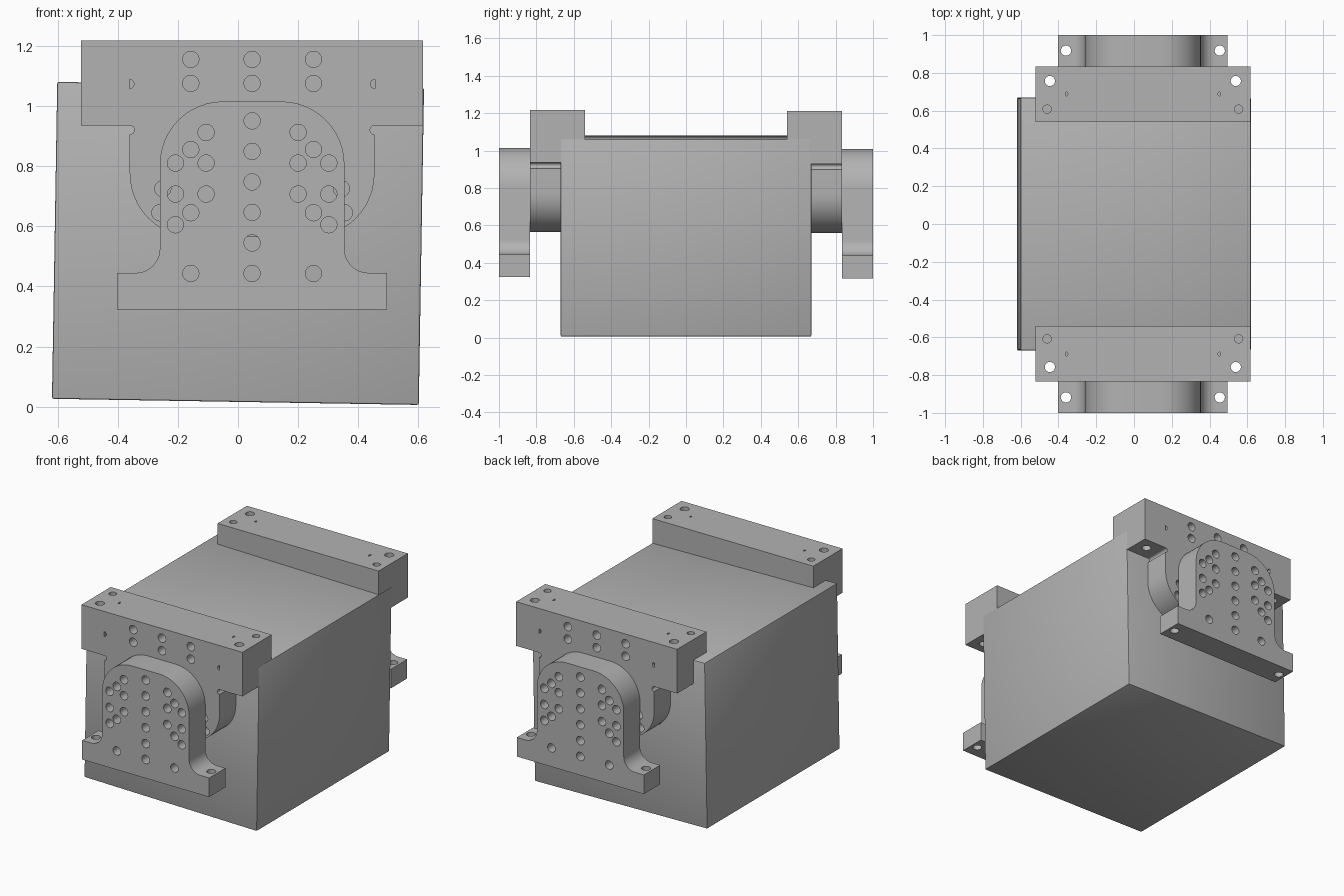
import bpy, bmesh
from math import cos, sin, pi, radians
from mathutils import Matrix, Vector

cube = bpy.data.objects.get("Cube")
if cube:
    bpy.data.objects.remove(cube)

grey = bpy.data.materials.new("machined grey")
grey.use_nodes = True
grey.diffuse_color = (0.45, 0.45, 0.45, 1)
grey.node_tree.nodes["Principled BSDF"].inputs["Base Color"].default_value = (0.45, 0.45, 0.45, 1)

MID = 0.047  # centre line of the clamps and feet


def arc(x, z, r, start, end, n=12):
    steps = [radians(start + (end - start) * i / n) for i in range(n + 1)]
    return [(x + r * cos(a), z + r * sin(a)) for a in steps]


def circle(x, z, r):
    return arc(x, z, r, 0, 360 * 23 / 24, 23)


def both_sides(half):
    """Complete a left half outline by reflecting it about the centre line."""
    return half + [(2 * MID - x, z) for x, z in reversed(half)]


def pair(x, z):
    return [(MID - x, z), (MID + x, z)]


def add_prism(bm, outline, axis, lo, hi):
    def place(p, t):
        return (p[0], t, p[1]) if axis == "Y" else (p[0], p[1], t)
    rings = [[bm.verts.new(place(p, t)) for p in outline] for t in (lo, hi)]
    n = len(outline)
    bm.faces.new(rings[0])
    bm.faces.new(rings[1])
    for i in range(n):
        j = (i + 1) % n
        bm.faces.new((rings[0][i], rings[0][j], rings[1][j], rings[1][i]))


def make(name, prisms):
    bm = bmesh.new()
    for p in prisms:
        add_prism(bm, *p)
    bmesh.ops.recalc_face_normals(bm, faces=bm.faces)
    mesh = bpy.data.meshes.new(name)
    bm.to_mesh(mesh)
    bm.free()
    mesh.materials.append(grey)
    obj = bpy.data.objects.new(name, mesh)
    bpy.context.collection.objects.link(obj)
    return obj


def finish(obj):
    bpy.ops.object.select_all(action="DESELECT")
    obj.select_set(True)
    bpy.context.view_layer.objects.active = obj
    for m in list(obj.modifiers):
        bpy.ops.object.modifier_apply(modifier=m.name)
    bpy.ops.object.shade_smooth_by_angle(angle=radians(30))


def drill(obj, holes):
    cutter = make(obj.name + "_cutter", holes)
    cutter.hide_render = True
    mod = obj.modifiers.new("holes", "BOOLEAN")
    mod.operation = "DIFFERENCE"
    mod.solver = "EXACT"
    mod.object = cutter
    finish(obj)
    bpy.data.objects.remove(cutter)


# Main block, leaning slightly about the long axis
block = make("main_block", [([(-0.61, -0.527), (0.61, -0.527), (0.61, 0.527), (-0.61, 0.527)],
                             "Y", -0.67, 0.67)])
block.data.transform(Matrix.Translation((0, 0, 0.543)) @ Matrix.Rotation(radians(0.95), 4, "Y"))
bevel = block.modifiers.new("edges", "BEVEL")
bevel.width = 0.006
bevel.segments = 2
finish(block)

# Clamp outline: wide bar, relieved corners and a rounded lobe below
clamp_outline = both_sides([(-0.522, 1.217), (-0.522, 0.935)]
                           + arc(-0.36, 0.92, 0.015, 90, -90, 8)
                           + arc(-0.15, 0.775, 0.21, 180, 270))

# Foot outline: rounded plate flaring into two ears
foot_outline = both_sides(arc(-0.05, 0.805, 0.21, 90, 180)
                          + arc(-0.34, 0.525, 0.08, 0, -90)
                          + [(-0.402, 0.445), (-0.402, 0.323)])

# Bolt pattern on the foot plate
bolts = [(MID, 0.443 + 0.1015 * i) for i in range(6)]
for x, heights in ((0.153, (0.645, 0.855)),
                   (0.153, (0.912, 0.81, 0.707)),
                   (0.255, (0.81, 0.707, 0.605))):
    for z in heights:
        bolts += pair(x, z)
bolts = [b for b in bolts if abs(abs(b[0] - MID) - 0.153) > 0.01]
for z in (0.912, 0.81, 0.707):
    bolts += pair(0.153, z)
for z in (0.443, 0.645, 0.855):
    bolts += pair(0.204, z)

for end, s, drop in (("front", -1, 0), ("back", 1, -0.006)):
    clamp = make(end + "_clamp", [(clamp_outline, "Y", s * 0.54, s * 0.835)])
    foot = make(end + "_foot", [(foot_outline, "Y", s * 0.835, s)])

    # Clamp holes: blind bolts in the face, lobe and top, through bolts and half-round slots
    face = [(MID + dx, z) for dx in (-0.204, 0, 0.204) for z in (1.155, 1.075)]
    face += pair(0.297, 0.725) + pair(0.307, 0.645)
    holes = [(circle(x, z, 0.027), "Y", s * 0.75, s * 0.9) for x, z in face]
    holes += [(circle(x, y, 0.027), "Z", 0.85, 1.3) for x, y in pair(0.492, s * 0.757)]
    holes += [(circle(x, y, 0.022), "Z", 1.1, 1.3) for x, y in pair(0.507, s * 0.608)]
    for side in (-1, 1):
        start = 90 + 90 * (1 + side) - 180
        x = MID + side * 0.408
        holes.append((arc(x, 1.073, 0.015, start, start + 180), "Y", s * 0.79, s * 0.9))
        holes.append((arc(x, s * 0.688, 0.011, start, start + 180), "Z", 1.17, 1.3))
    drill(clamp, holes)

    # Foot holes: bolt pattern through the plate, one bolt down each ear
    holes = [(circle(x, z, 0.027), "Y", s * 0.8, s * 1.1) for x, z in bolts]
    holes += [(circle(x, y, 0.027), "Z", 0.2, 0.55) for x, y in pair(0.407, s * 0.918)]
    drill(foot, holes)

    for obj in (clamp, foot):
        obj.data.transform(Matrix.Translation((0, 0, drop)))
